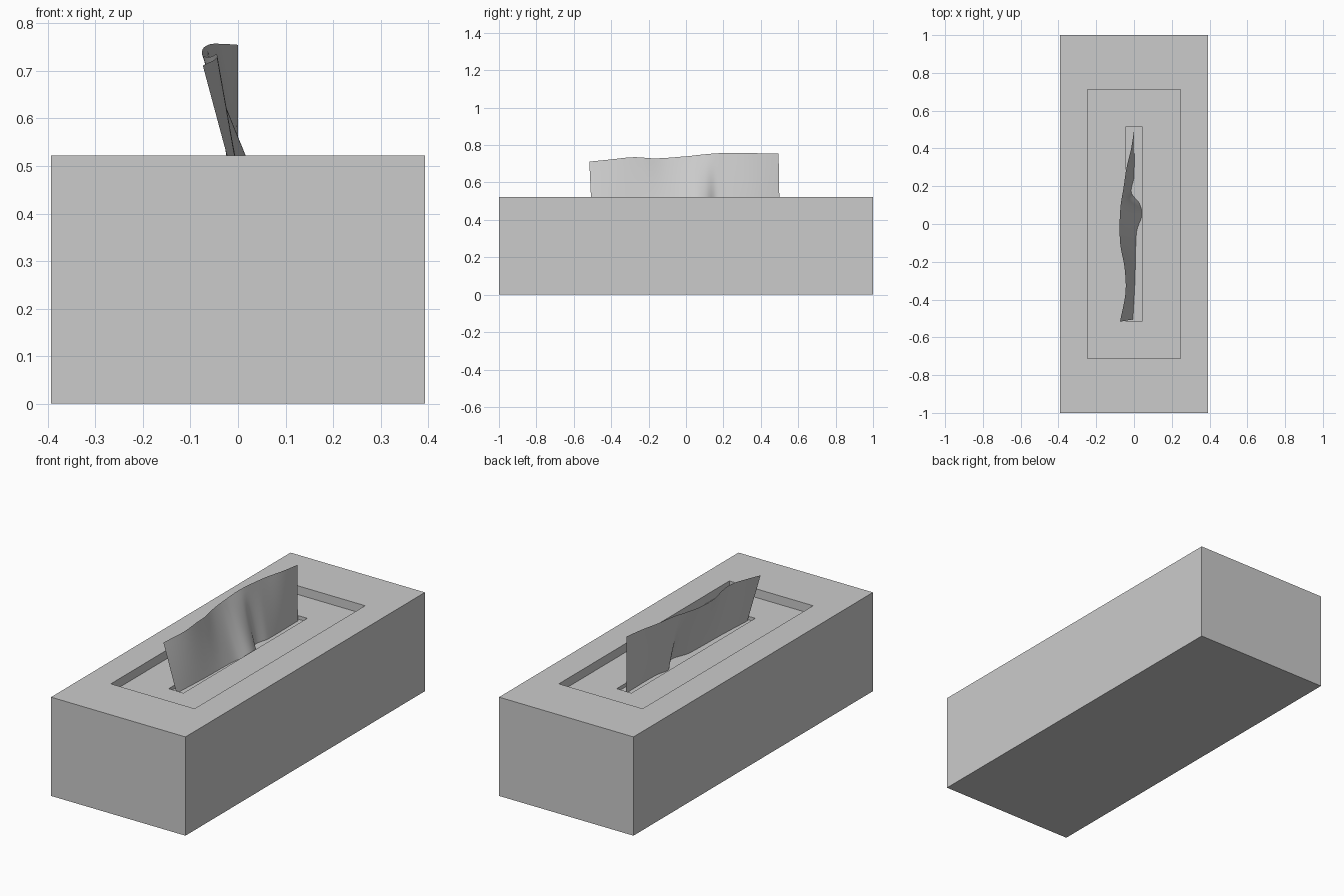
import bpy, bmesh
from math import radians

if "Cube" in bpy.data.objects:
    bpy.data.objects.remove(bpy.data.objects["Cube"])

HX, HY, TOP = 0.393, 1.0, 0.522
SLOT_FLOOR = 0.457


def make_object(name, bm):
    mesh = bpy.data.meshes.new(name)
    bm.to_mesh(mesh)
    bm.free()
    obj = bpy.data.objects.new(name, mesh)
    bpy.context.collection.objects.link(obj)
    return obj


# Box with a stepped recess: rectangular rings (half x, half y, z) joined up
bm = bmesh.new()
rings = []
for hx, hy, z in [(HX, HY, 0), (HX, HY, TOP), (0.245, 0.712, TOP), (0.245, 0.712, 0.476),
                  (0.043, 0.517, 0.476), (0.043, 0.517, SLOT_FLOOR)]:
    rings.append([bm.verts.new((sx * hx, sy * hy, z))
                  for sx, sy in ((-1, -1), (1, -1), (1, 1), (-1, 1))])
for a, b in zip(rings, rings[1:]):
    for i in range(4):
        j = (i + 1) % 4
        bm.faces.new((a[i], a[j], b[j], b[i]))
bm.faces.new(rings[0][::-1])
bm.faces.new(rings[-1])
make_object("tissue_box", bm)


def curve(points, t):
    """Smooth interpolation through (t, value) points."""
    n = len(points)
    i = max(k for k in range(n - 1) if k == 0 or points[k][0] <= t)
    (t0, v0), (t1, v1) = points[i], points[i + 1]

    def slope(k):
        a, b = points[max(k - 1, 0)], points[min(k + 1, n - 1)]
        return (b[1] - a[1]) / (b[0] - a[0])
    h = t1 - t0
    u = (t - t0) / h
    return ((2 * u**3 - 3 * u**2 + 1) * v0 + (u**3 - 2 * u**2 + u) * h * slope(i)
            + (3 * u**2 - 2 * u**3) * v1 + (u**3 - u**2) * h * slope(i + 1))


# Tissue: wavy ruled sheet between a bottom and a top edge profile
top_x = [(-.51, -.075), (-.35, -.045), (-.22, -.05), (-.1, -.072), (0, -.076),
         (.1, -.071), (.2, -.055), (.3, -.04), (.4, -.016), (.5, 0)]
bottom_x = [(-.51, -.006), (-.3, .005), (-.1, .01), (-.03, .016), (.05, .042),
            (.11, .028), (.165, -.014), (.25, 0), (.5, 0)]
top_z = [(-.51, .711), (-.4, .722), (-.27, .735), (-.15, .729), (0, .739),
         (.1, .75), (.2, .757), (.5, .755)]
bm = bmesh.new()
NY, NZ = 80, 12
grid = []
for i in range(NY + 1):
    y = -.505 + 1.005 * i / NY
    col = []
    for k in range(NZ + 1):
        v = k / NZ
        x = (1 - v) * curve(bottom_x, y) + v * curve(top_x, y)
        z = (1 - v) * SLOT_FLOOR + v * curve(top_z, y)
        col.append(bm.verts.new((x, y - v * (.012 if y < 0 else .005), z)))
    grid.append(col)
for a, b in zip(grid, grid[1:]):
    for k in range(NZ):
        bm.faces.new((a[k], b[k], b[k + 1], a[k + 1]))
tissue = make_object("tissue_sheet", bm)
bpy.context.view_layer.objects.active = tissue
tissue.select_set(True)
bpy.ops.object.shade_smooth_by_angle(angle=radians(40))
